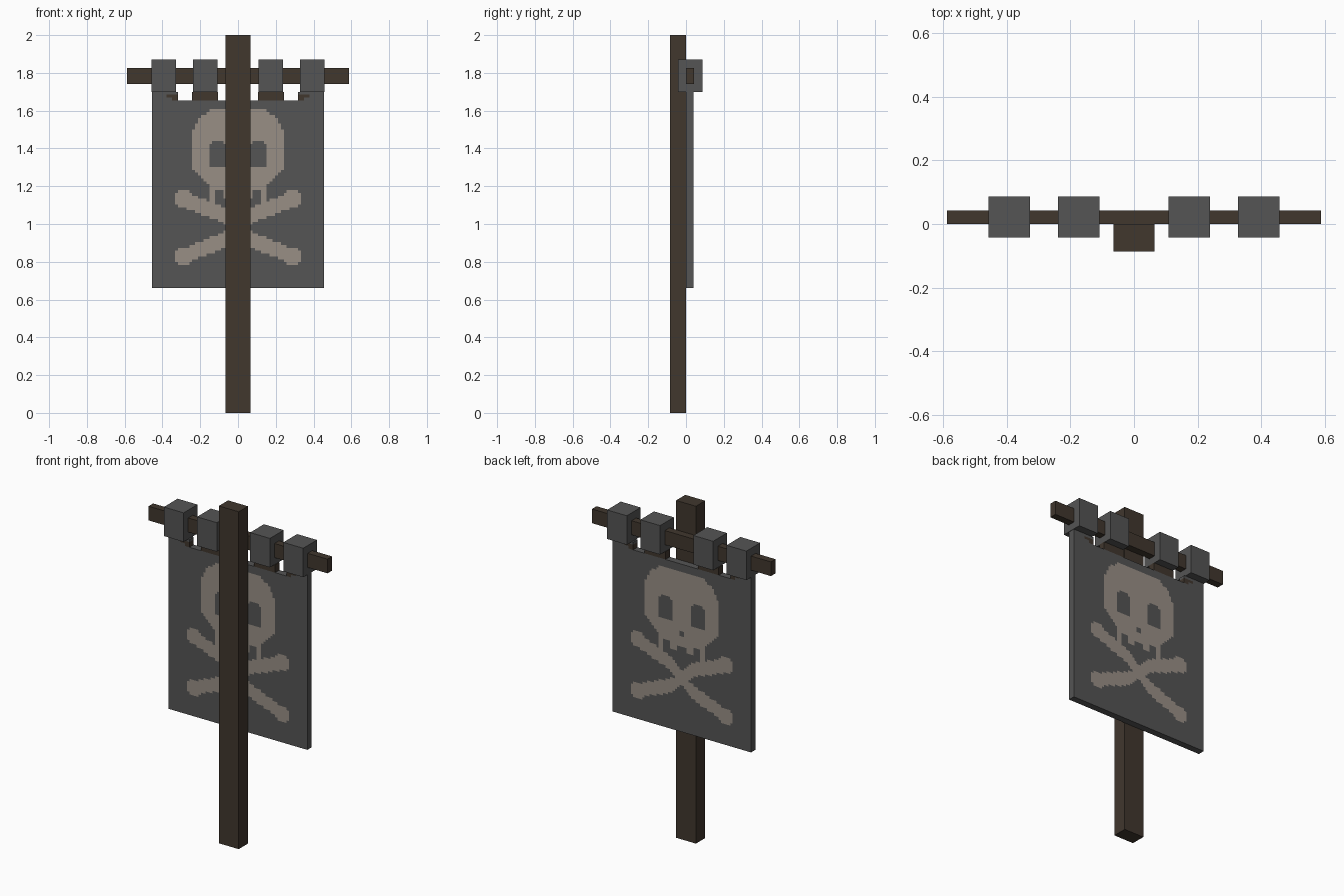
import bpy, bmesh, math

if "Cube" in bpy.data.objects:
    bpy.data.objects.remove(bpy.data.objects["Cube"])


def material(name, rgb):
    m = bpy.data.materials.new(name)
    m.diffuse_color = (*rgb, 1)
    m.use_nodes = True
    m.node_tree.nodes["Principled BSDF"].inputs["Base Color"].default_value = m.diffuse_color
    return m


WOOD = material("dark wood", (0.052, 0.038, 0.027))
CLOTH = material("grey cloth", (0.089, 0.089, 0.089))
BONE = material("bone paint", (0.315, 0.275, 0.235))


def finish(name, bm, mats):
    mesh = bpy.data.meshes.new(name)
    bm.to_mesh(mesh)
    bm.free()
    for m in mats:
        mesh.materials.append(m)
    obj = bpy.data.objects.new(name, mesh)
    bpy.context.collection.objects.link(obj)
    return obj


def box(name, lo, hi, mat):
    bm = bmesh.new()
    bmesh.ops.create_cube(bm, size=1)
    for v in bm.verts:
        v.co = [(a + b) / 2 + c * (b - a) for a, b, c in zip(lo, hi, v.co)]
    return finish(name, bm, [mat])


# Pole and crossbar
box("pole", (-0.065, -0.086, 0), (0.065, 0, 2), WOOD)
box("crossbar", (-0.587, 0, 1.742), (0.587, 0.043, 1.826), WOOD)

# Cloth straps around the crossbar
for side in (-1, 1):
    for label, cx in (("inner", 0.174), ("outer", 0.392)):
        x = side * cx
        box(f"{label}_strap", (x - 0.065, -0.042, 1.70), (x + 0.065, 0.087, 1.872), CLOTH)


def top_edge(ax):
    """Height of the banner's top edge at a distance from its middle."""
    if ax > 0.325:
        return 1.70
    return 1.695 if 0.11 < ax < 0.24 else 1.655


def in_skull(ax, z):
    # Eye sockets and nose
    if 0.06 < ax < 0.152 and 1.305 < z < 1.435:
        corner = abs(ax - 0.106) + abs(z - 1.37) > 0.10
        return corner
    if ax < 0.018 and 1.225 < z < 1.255:
        return False
    # Cranium with stepped corners
    if 1.30 < z < 1.615:
        edge = 0.24
        if z > 1.46:
            edge = 0.08 + 0.16 * math.sqrt(max(0, 1 - ((z - 1.46) / 0.155) ** 2))
        return ax < edge
    # Cheeks narrowing into a jaw with teeth
    if z <= 1.30:
        edge = max(0.155, 0.24 - (1.30 - z) * 0.9)
        if ax > 0.115:
            bottom = 1.105
        elif ax > 0.07:
            bottom = 1.18
        else:
            bottom = 1.13 if ax > 0.025 else 1.17
        return ax < edge and z > bottom
    return False


def in_bones(ax, z):
    # Crossed bones, mirrored about their crossing, with round ends
    dz = abs(z - 0.98)
    mid = 0.065 * min(1, ax / 0.07) + 0.085 * max(0, ax - 0.07) / 0.22
    shaft = ax < 0.28 and abs(dz - mid) < 0.042
    return shaft or math.hypot(ax - 0.283, dz - 0.152) < 0.05


# Banner: a grid of small square cells, coloured by rule and thickened
NX, NZ = 60, 68
X0, Z0, W, H = -0.455, 0.66, 0.91, 1.04
bm = bmesh.new()
verts = [[bm.verts.new((X0 + W * i / NX, 0.0, Z0 + H * j / NZ))
          for i in range(NX + 1)] for j in range(NZ + 1)]
for j in range(NZ):
    for i in range(NX):
        ax = abs(X0 + W * (i + 0.5) / NX)
        z = Z0 + H * (j + 0.5) / NZ
        if z > top_edge(ax):
            continue
        f = bm.faces.new((verts[j][i], verts[j][i + 1], verts[j + 1][i + 1], verts[j + 1][i]))
        # Wooden patches beside the straps
        wood = (z > 1.647 and 0.11 < ax < 0.24) or \
               (0.325 < ax < 0.39 and 1.647 + (ax - 0.325) * 0.6 < z < 1.685)
        if wood:
            f.material_index = 2
        elif in_skull(ax, z) or in_bones(ax, z):
            f.material_index = 1
bmesh.ops.delete(bm, geom=[v for v in bm.verts if not v.link_faces], context='VERTS')
front = bm.faces[:]
ext = bmesh.ops.extrude_face_region(bm, geom=front, use_keep_orig=True)
for g in ext["geom"]:
    if isinstance(g, bmesh.types.BMVert):
        g.co.y = 0.04
bmesh.ops.recalc_face_normals(bm, faces=bm.faces[:])
finish("banner", bm, [CLOTH, BONE, WOOD])
